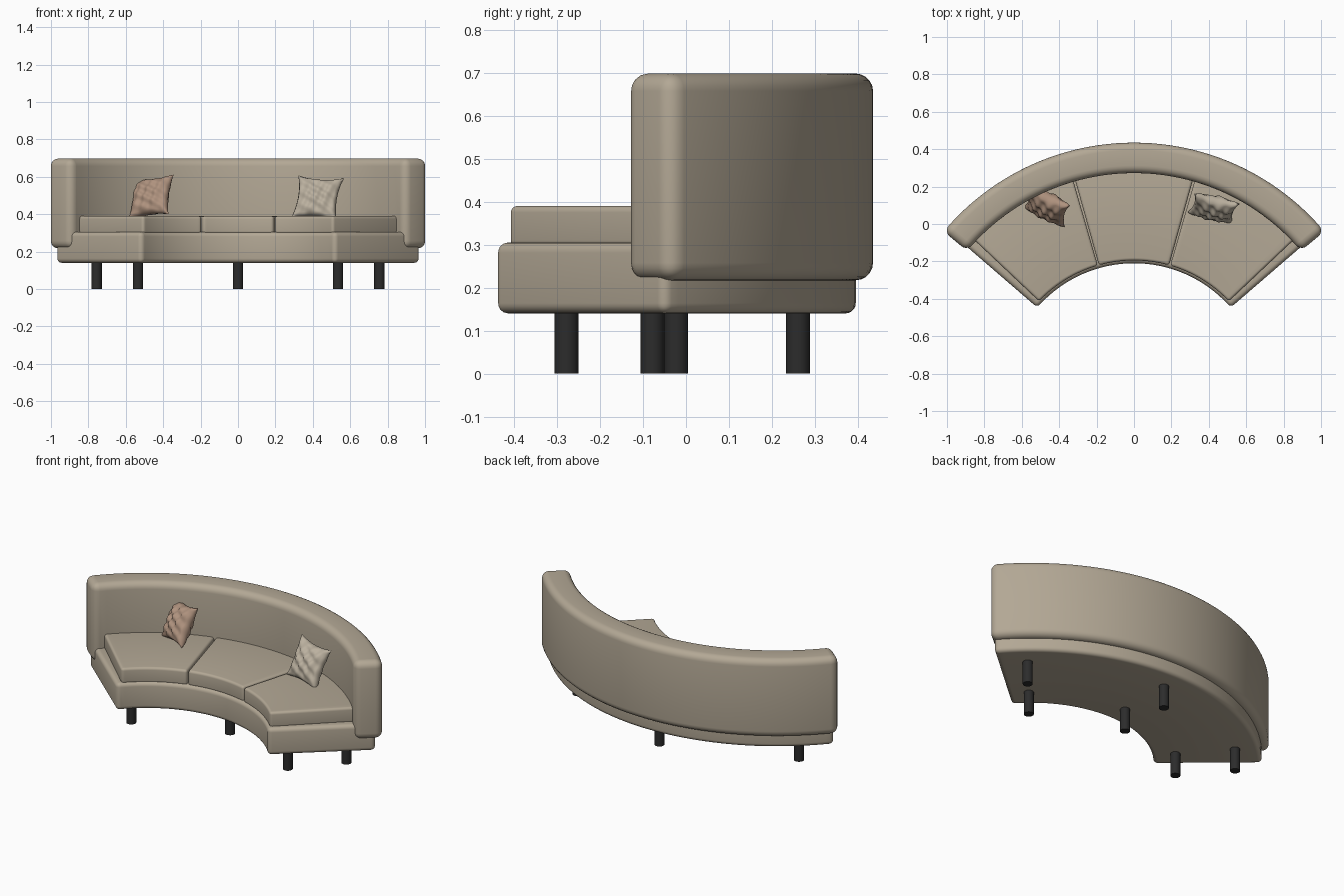
import bpy, bmesh, math
from mathutils import Vector, Matrix

cube = bpy.data.objects.get("Cube")
if cube:
    bpy.data.objects.remove(cube)

CENTRE_Y = -0.893  # shared centre of every arc


def material(name, rgb):
    mat = bpy.data.materials.new(name)
    mat.use_nodes = True
    mat.diffuse_color = (*rgb, 1)
    bsdf = next(n for n in mat.node_tree.nodes if n.type == 'BSDF_PRINCIPLED')
    bsdf.inputs["Base Color"].default_value = (*rgb, 1)
    bsdf.inputs["Roughness"].default_value = 0.8
    return mat


FABRIC = material("beige fabric", (0.45, 0.39, 0.30))
CREAM = material("cream fabric", (0.50, 0.44, 0.35))
ROSE = material("dusty rose fabric", (0.43, 0.29, 0.21))
BLACK = material("black metal", (0.025, 0.025, 0.025))


def finish(name, bm, mat, angle=40):
    bmesh.ops.recalc_face_normals(bm, faces=bm.faces)
    mesh = bpy.data.meshes.new(name)
    bm.to_mesh(mesh)
    bm.free()
    mesh.materials.append(mat)
    obj = bpy.data.objects.new(name, mesh)
    bpy.context.collection.objects.link(obj)
    bpy.ops.object.select_all(action='DESELECT')
    obj.select_set(True)
    bpy.context.view_layer.objects.active = obj
    bpy.ops.object.shade_smooth_by_angle(angle=math.radians(angle))
    return obj


def polar(radius, degrees, z=0):
    a = math.radians(degrees)
    return Vector((radius * math.sin(a), CENTRE_Y + radius * math.cos(a), z))


def arc_block(name, r_in, r_out, start, end, z0, z1, bevel, mat):
    """Rectangular section swept along an arc, with rounded edges."""
    bm = bmesh.new()
    steps = max(12, round((end - start) / 2))
    rings = []
    for i in range(steps + 1):
        a = start + (end - start) * i / steps
        section = ((r_in, z0), (r_out, z0), (r_out, z1), (r_in, z1))
        rings.append([bm.verts.new(polar(r, a, z)) for r, z in section])
    for p, q in zip(rings, rings[1:]):
        for k in range(4):
            m = (k + 1) % 4
            bm.faces.new((p[k], p[m], q[m], q[k]))
    bm.faces.new(rings[0])
    bm.faces.new(rings[-1])
    bmesh.ops.recalc_face_normals(bm, faces=bm.faces)
    sharp = [e for e in bm.edges if e.calc_face_angle(0) > 1]
    bmesh.ops.bevel(bm, geom=sharp, offset=bevel, segments=5, profile=0.5,
                    affect='EDGES', clamp_overlap=True)
    return finish(name, bm, mat)


def pillow(name, location, facing, lean, roll, half, puff, mat):
    """Two puffed sheets with pinched corners, joined at the seam."""
    bm = bmesh.new()
    for side in (1, -1):
        made = bmesh.ops.create_grid(bm, x_segments=28, y_segments=28, size=1)
        for vert in made["verts"]:
            u, v = vert.co.x, vert.co.y
            inside = max(0, (1 - u * u) * (1 - v * v))
            crease = math.sin(9 * u + 4 * v * side) * math.sin(7 * v - 3 * u)
            height = puff * inside ** 0.45 + 0.012 * crease * inside ** 0.5
            vert.co = (half * u * (1 - 0.15 * (1 - v * v)),
                       half * v * (1 - 0.15 * (1 - u * u)), side * height)
    bmesh.ops.remove_doubles(bm, verts=bm.verts, dist=0.0005)
    tilt = math.radians(lean)
    n = Vector((*facing, 0)).normalized() * math.cos(tilt)
    n.z = math.sin(tilt)
    w = Vector((0, 0, 1)).cross(n).normalized()
    axes = Matrix((w, n.cross(w), n)).transposed().to_4x4()
    turn = Matrix.Rotation(math.radians(roll), 4, 'Z')
    bm.transform(Matrix.Translation(location) @ axes @ turn)
    return finish(name, bm, mat, 70)


# Base and wraparound backrest
arc_block("seat_base", 0.683, 1.288, -49.2, 49.2, 0.14, 0.305, 0.025, FABRIC)
arc_block("backrest", 1.165, 1.328, -50, 50, 0.217, 0.698, 0.045, FABRIC)

# Three seat cushions
for name, start, end in (("right_cushion", -46.6, -16.1),
                         ("middle_cushion", -15.6, 15.6),
                         ("left_cushion", 16.1, 46.6)):
    arc_block(name, 0.698, 1.19, start, end, 0.295, 0.39, 0.015, FABRIC)

# Legs in a front and a back row
for row, radius in (("front", 0.815), ("back", 1.153)):
    for place, angle in (("right", -41), ("middle", 0), ("left", 41)):
        bm = bmesh.new()
        bmesh.ops.create_cone(bm, cap_ends=True, segments=32, radius1=0.028,
                              radius2=0.028, depth=0.15)
        bm.transform(Matrix.Translation(polar(radius, angle, 0.075)))
        finish(f"{row}_{place}_leg", bm, BLACK)

# Throw pillows
pillow("left_pillow", (0.425, 0.085, 0.487), (-0.2, -1), 25, -4, 0.125, 0.05, CREAM)
pillow("right_pillow", (-0.465, 0.095, 0.492), (-0.5, -0.85), 28, 8, 0.122, 0.055, ROSE)
